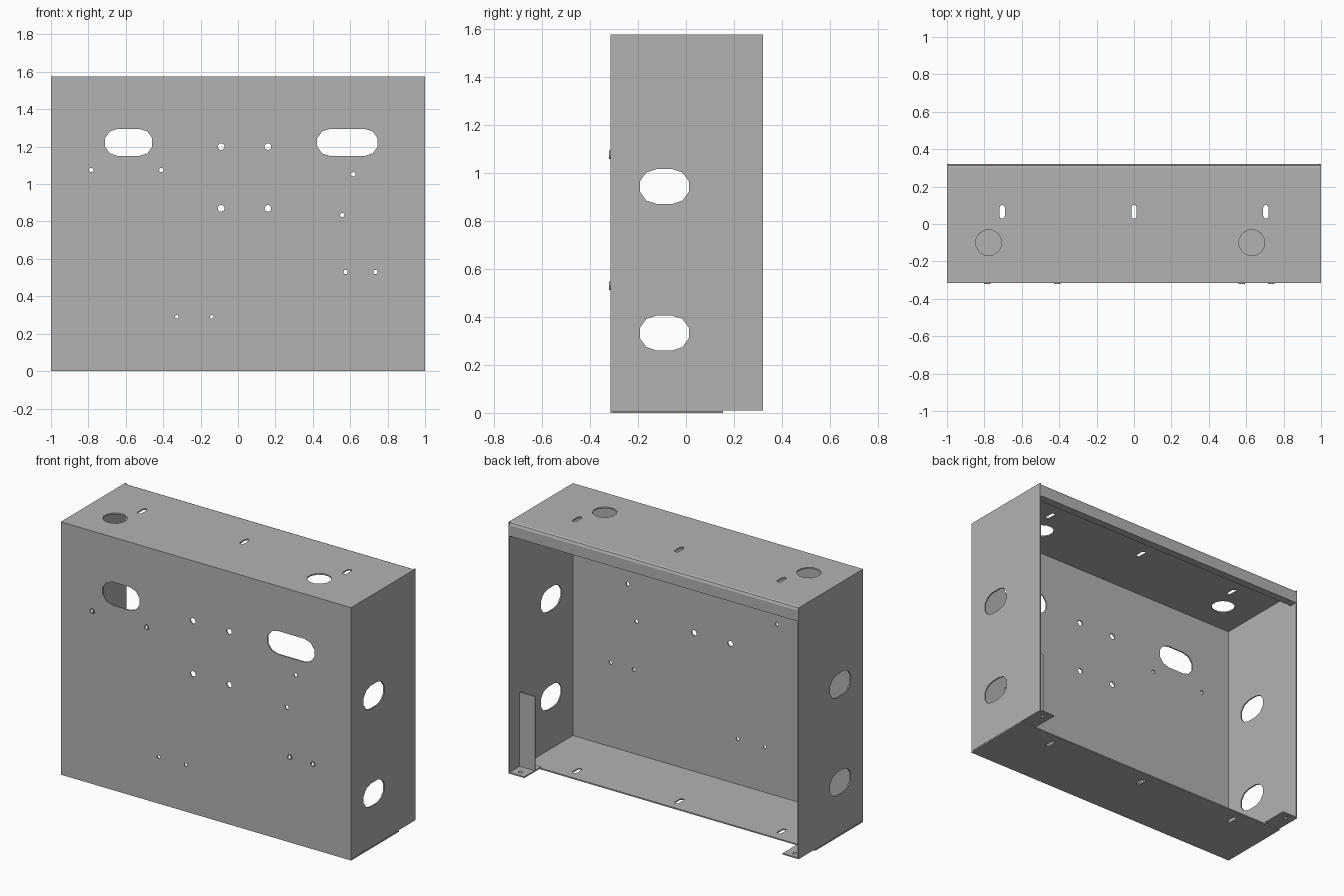
import bpy, bmesh
from math import pi, cos, sin

cube = bpy.data.objects.get("Cube")
if cube:
    bpy.data.objects.remove(cube, do_unlink=True)

steel = bpy.data.materials.new("grey_steel")
steel.use_nodes = True
GREY = (0.45, 0.45, 0.45, 1)
steel.diffuse_color = GREY
steel.node_tree.nodes["Principled BSDF"].inputs["Base Color"].default_value = GREY

# Overall sheet metal box
W, FRONT, BACK, TOP, T = 1.0, -0.315, 0.32, 1.575, 0.008
TAB_Y = 0.155


def rect(u0, u1, v0, v1):
    return [(u0, v0), (u1, v0), (u1, v1), (u0, v1)]


def circle(u, v, r, n=12):
    return [(u + r * cos(2 * pi * (i + .5) / n), v + r * sin(2 * pi * (i + .5) / n))
            for i in range(n)]


def slot(u0, u1, v0, v1, n=5):
    """Rounded slot running along its longer direction."""
    r = min(u1 - u0, v1 - v0) / 2
    wide = u1 - u0 > v1 - v0
    start = -pi / 2 if wide else 0
    ends = [(u1 - r, v1 - r), (u0 + r, v0 + r)]
    return [(c[0] + r * cos(start + k * pi + pi * i / n),
             c[1] + r * sin(start + k * pi + pi * i / n))
            for k, c in enumerate(ends) for i in range(n + 1)]


def plate(name, axis, t0, t1, outline, holes=()):
    """Flat sheet with holes, thickened along an axis from t0 to t1."""
    place = {"x": lambda u, v, t: (t, u, v),
             "y": lambda u, v, t: (u, t, v),
             "z": lambda u, v, t: (u, v, t)}[axis]
    bm = bmesh.new()
    edges = []
    for loop in [outline, *holes]:
        vs = [bm.verts.new(place(u, v, t0)) for u, v in loop]
        edges += [bm.edges.new((vs[i - 1], vs[i])) for i in range(len(vs))]
    bmesh.ops.triangle_fill(bm, use_beauty=True, edges=edges, normal=place(0, 0, 1))
    grown = bmesh.ops.extrude_face_region(bm, geom=bm.faces[:], use_keep_orig=True)
    moved = [g for g in grown["geom"] if isinstance(g, bmesh.types.BMVert)]
    bmesh.ops.translate(bm, verts=moved, vec=place(0, 0, t1 - t0))
    bmesh.ops.recalc_face_normals(bm, faces=bm.faces[:])
    mesh = bpy.data.meshes.new(name)
    bm.to_mesh(mesh)
    bm.free()
    mesh.materials.append(steel)
    obj = bpy.data.objects.new(name, mesh)
    bpy.context.collection.objects.link(obj)
    return obj


# Front panel with cable slots and mounting holes
bosses = [(-.785, 1.075), (-.41, 1.075), (.575, .53), (.735, .53)]
front_holes = [slot(-.715, -.455, 1.15, 1.295), slot(.42, .75, 1.15, 1.295)]
front_holes += [circle(x, z, .018) for x in (-.09, .16) for z in (.87, 1.2)]
front_holes += [circle(x, z, .012) for x, z in bosses + [(.617, 1.052), (.557, .835)]]
front_holes += [circle(x, .29, .01) for x in (-.327, -.14)]
plate("front_panel", "y", FRONT, FRONT + T, rect(-W, W, 0, TOP), front_holes)

# Raised rings around the threaded holes
for i, (x, z) in enumerate(bosses):
    plate(f"hole_ring_{i + 1}", "y", FRONT - .005, FRONT,
          circle(x, z, .018), [circle(x, z, .012)])

# Side walls and their bottom tabs
for name, s in (("left", 1), ("right", -1)):
    side_holes = [slot(-.195, .015, z, z + .145) for z in (.26, .87)]
    plate(f"{name}_wall", "x", s * (W - T), s * W,
          rect(FRONT + T, BACK, .01, TOP), side_holes)
    x0, x1 = sorted((s * W, s * .89))
    plate(f"{name}_bottom_tab", "z", .01, .018, rect(x0, x1, TAB_Y, BACK),
          [circle(s * .945, .28, .012)])

# Top and bottom panels with matching narrow slots
narrow_slots = [slot(x - .014, x + .014, .028, .102) for x in (-.705, 0, .705)]
knockouts = [circle(x, -.1, .07) for x in (-.777, .63)]
plate("top_panel", "z", TOP - T, TOP, rect(-W + T, W - T, FRONT + T, .302),
      narrow_slots + knockouts)
plate("bottom_panel", "z", 0, T, rect(-W, W, FRONT + T, TAB_Y), narrow_slots)

# Folded flange along the back of the top
flange = [(.302, TOP), (.314, TOP - .004), (BACK, TOP - .018), (BACK, 1.49),
          (.27, 1.49), (.27, 1.498), (.312, 1.498), (.312, 1.56), (.302, TOP - T)]
plate("top_back_flange", "x", -W + T, W - T, flange)

# Upright bracket in one bottom corner
plate("corner_bracket", "y", .212, .22, rect(.887, W - T, .018, .48))
